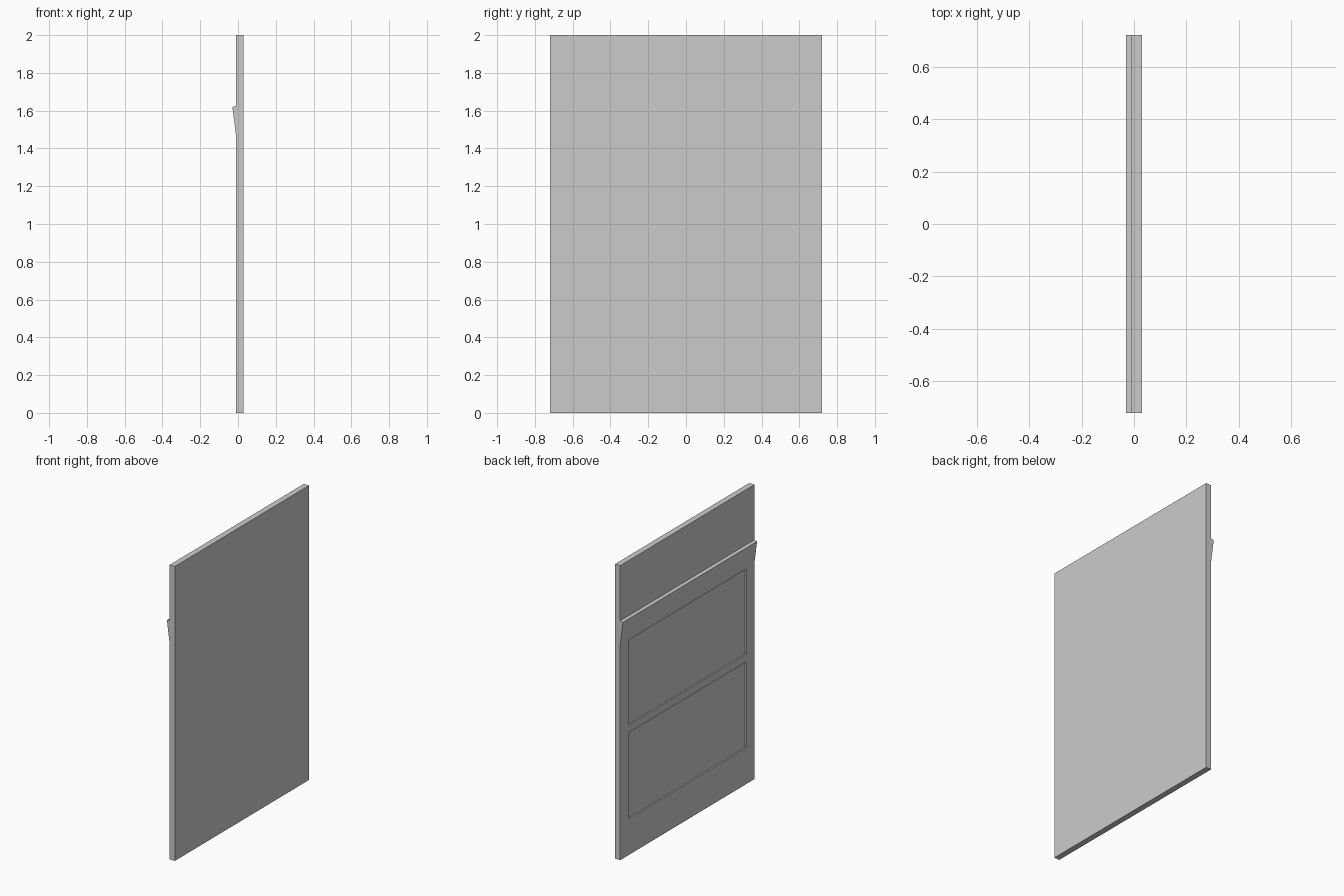
import bpy
import bmesh
from mathutils import Vector

default = bpy.data.objects.get("Cube")
if default:
    bpy.data.objects.remove(default, do_unlink=True)

HALF_WIDTH = 0.72
HEIGHT = 2.0
FACE_X, BACK_X = -0.01, 0.03
PANEL_HALF = 0.634
PANELS = [(0.245, 0.83), (0.882, 1.46)]
RECESS = 0.01

# One plain grey finish
grey = bpy.data.materials.new("plain_grey")
grey.use_nodes = True
colour = (0.6, 0.6, 0.6, 1.0)
grey.diffuse_color = colour
grey.node_tree.nodes["Principled BSDF"].inputs["Base Color"].default_value = colour


def add_object(name, bm):
    bmesh.ops.recalc_face_normals(bm, faces=bm.faces[:])
    mesh = bpy.data.meshes.new(name)
    bm.to_mesh(mesh)
    bm.free()
    mesh.materials.append(grey)
    obj = bpy.data.objects.new(name, mesh)
    bpy.context.scene.collection.objects.link(obj)
    return obj


def prism(profile):
    """Extrude an x-z outline across the full width."""
    bm = bmesh.new()
    face = bm.faces.new([bm.verts.new((x, -HALF_WIDTH, z)) for x, z in profile])
    grown = bmesh.ops.extrude_face_region(bm, geom=[face])["geom"]
    verts = [v for v in grown if isinstance(v, bmesh.types.BMVert)]
    bmesh.ops.translate(bm, verts=verts, vec=(0, 2 * HALF_WIDTH, 0))
    bmesh.ops.recalc_face_normals(bm, faces=bm.faces[:])
    return bm


def cut(bm, point, normal):
    geom = bm.verts[:] + bm.edges[:] + bm.faces[:]
    bmesh.ops.bisect_plane(bm, geom=geom, plane_co=point, plane_no=normal)


def in_panel(face):
    c = face.calc_center_median()
    return (face.normal.x < -0.9 and abs(c.y) < PANEL_HALF
            and any(low < c.z < high for low, high in PANELS))


# Board with two recessed panels
bm = prism([(FACE_X, 0), (BACK_X, 0), (BACK_X, HEIGHT), (FACE_X, HEIGHT)])
for y in (-PANEL_HALF, PANEL_HALF):
    cut(bm, (0, y, 0), (0, 1, 0))
for low, high in PANELS:
    for z in (low, high):
        cut(bm, (0, 0, z), (0, 0, 1))
bm.normal_update()
fields = [f for f in bm.faces if in_panel(f)]
sunk = bmesh.ops.extrude_discrete_faces(bm, faces=fields)["faces"]
for face in sunk:
    bmesh.ops.translate(bm, verts=face.verts[:], vec=Vector((RECESS, 0, 0)))
add_object("panelled_board", bm)

# Tapered ledge across the board
add_object("ledge", prism([(FACE_X, 1.465), (FACE_X, 1.626), (-0.03, 1.62)]))
